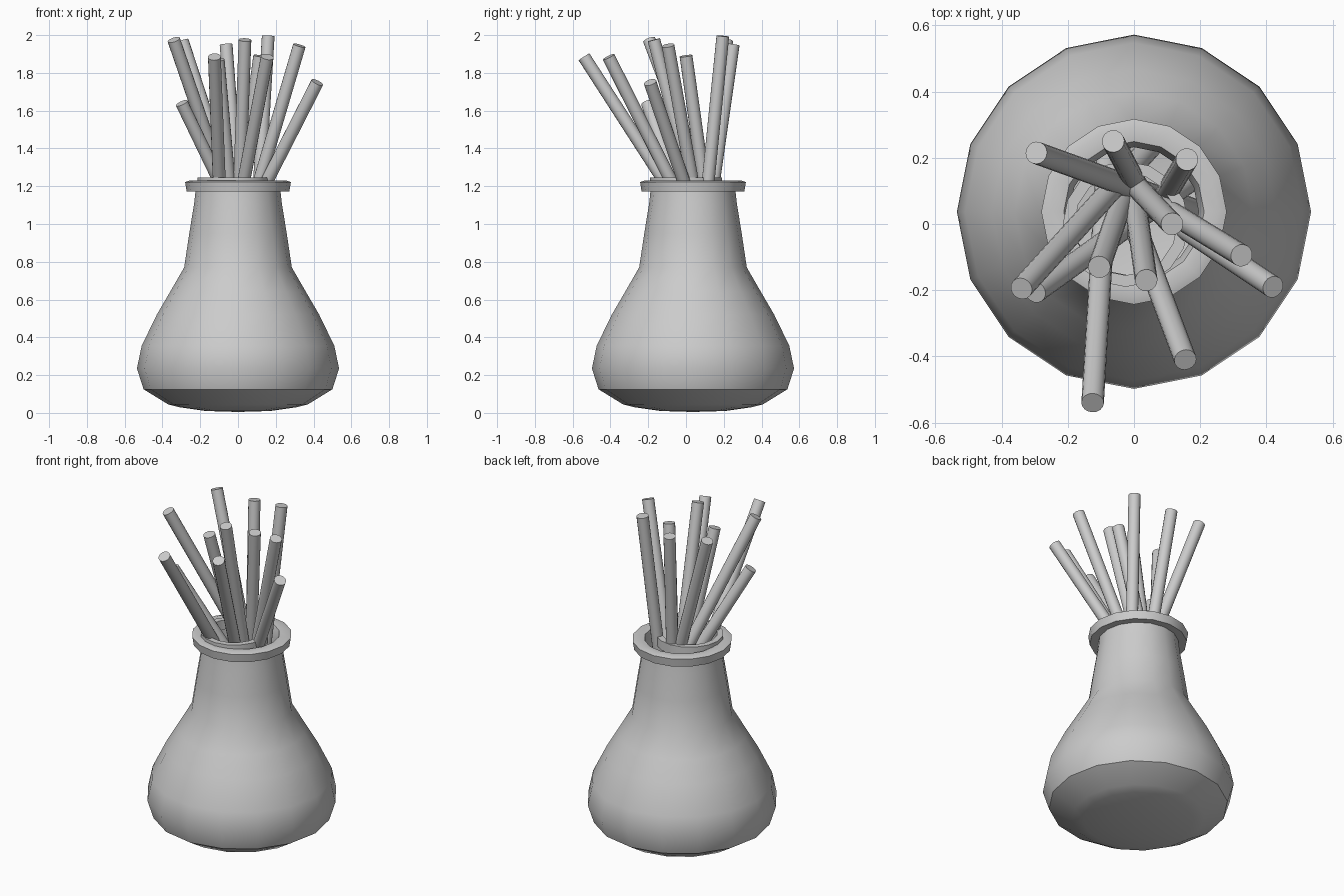
import bpy, bmesh, math
from mathutils import Vector

if "Cube" in bpy.data.objects:
    bpy.data.objects.remove(bpy.data.objects["Cube"])

SIDES = 16


def finish(name, bm, angle=35):
    bmesh.ops.recalc_face_normals(bm, faces=bm.faces)
    mesh = bpy.data.meshes.new(name)
    bm.to_mesh(mesh)
    bm.free()
    mesh.shade_smooth()
    mesh.set_sharp_from_angle(angle=math.radians(angle))
    obj = bpy.data.objects.new(name, mesh)
    bpy.context.collection.objects.link(obj)
    return obj


def lathe(name, profile, centre, closed=False):
    bm = bmesh.new()
    verts = [bm.verts.new((centre[0] + r, centre[1], z)) for r, z in profile]
    edges = [bm.edges.new(p) for p in zip(verts, verts[1:])]
    if closed:
        edges.append(bm.edges.new((verts[-1], verts[0])))
    bmesh.ops.spin(bm, geom=verts + edges, cent=(centre[0], centre[1], 0),
                   axis=(0, 0, 1), angle=math.tau, steps=SIDES)
    bmesh.ops.remove_doubles(bm, verts=bm.verts, dist=1e-4)
    return finish(name, bm)


def stick(name, base, top, bottom_z=0.5, radius=0.034):
    top, base = Vector(top), Vector((*base, 1.25))
    d = top - base
    low = base + d * ((bottom_z - base.z) / d.z)
    bm = bmesh.new()
    bmesh.ops.create_cone(bm, cap_ends=True, segments=16, radius1=radius,
                          radius2=radius, depth=(top - low).length)
    obj = finish(name, bm)
    obj.location = (top + low) / 2
    obj.rotation_mode = 'QUATERNION'
    obj.rotation_quaternion = d.to_track_quat('Z', 'Y')


# Hollow vase: outer wall, flared rim, inner wall
lathe("vase", [
    (0, 0.005), (0.17, 0.01), (0.31, 0.03), (0.37, 0.045), (0.50, 0.125),
    (0.535, 0.235), (0.51, 0.355), (0.43, 0.52), (0.36, 0.64), (0.285, 0.77),
    (0.258, 0.95), (0.232, 1.11), (0.225, 1.175), (0.272, 1.172),
    (0.28, 1.222), (0.255, 1.23), (0.212, 1.225), (0.195, 1.17),
    (0.21, 1.0), (0.25, 0.77), (0.39, 0.52), (0.49, 0.235),
    (0.45, 0.13), (0.30, 0.06), (0, 0.05)], (0, 0.037))

# Liner ring sitting slightly off-centre in the mouth
lathe("mouth_ring", [(0.19, 1.19), (0.19, 1.247), (0.155, 1.247), (0.155, 1.19)],
      (-0.025, -0.0), closed=True)

# Sticks: (x, y) where each leaves the mouth, then its tip
STICKS = [
    ((-0.06, 0.13), (-0.295, 0.215, 1.97)),
    ((-0.01, 0.15), (-0.063, 0.25, 1.95)),
    ((0.115, 0.12), (0.16, 0.195, 1.995)),
    ((0.03, 0.09), (0.115, 0.00, 1.89)),
    ((0.12, 0.03), (0.325, -0.095, 1.945)),
    ((0.165, -0.02), (0.42, -0.19, 1.75)),
    ((0.035, -0.09), (0.155, -0.41, 1.885)),
    ((0.01, 0.02), (0.037, -0.17, 1.975)),
    ((-0.05, 0.03), (-0.105, -0.13, 1.87)),
    ((-0.10, -0.13), (-0.125, -0.54, 1.885)),
    ((-0.09, 0.08), (-0.34, -0.195, 1.975)),
    ((-0.11, -0.07), (-0.298, -0.205, 1.64)),
]
for i, (base, top) in enumerate(STICKS, 1):
    stick(f"stick_{i:02d}", base, top)
